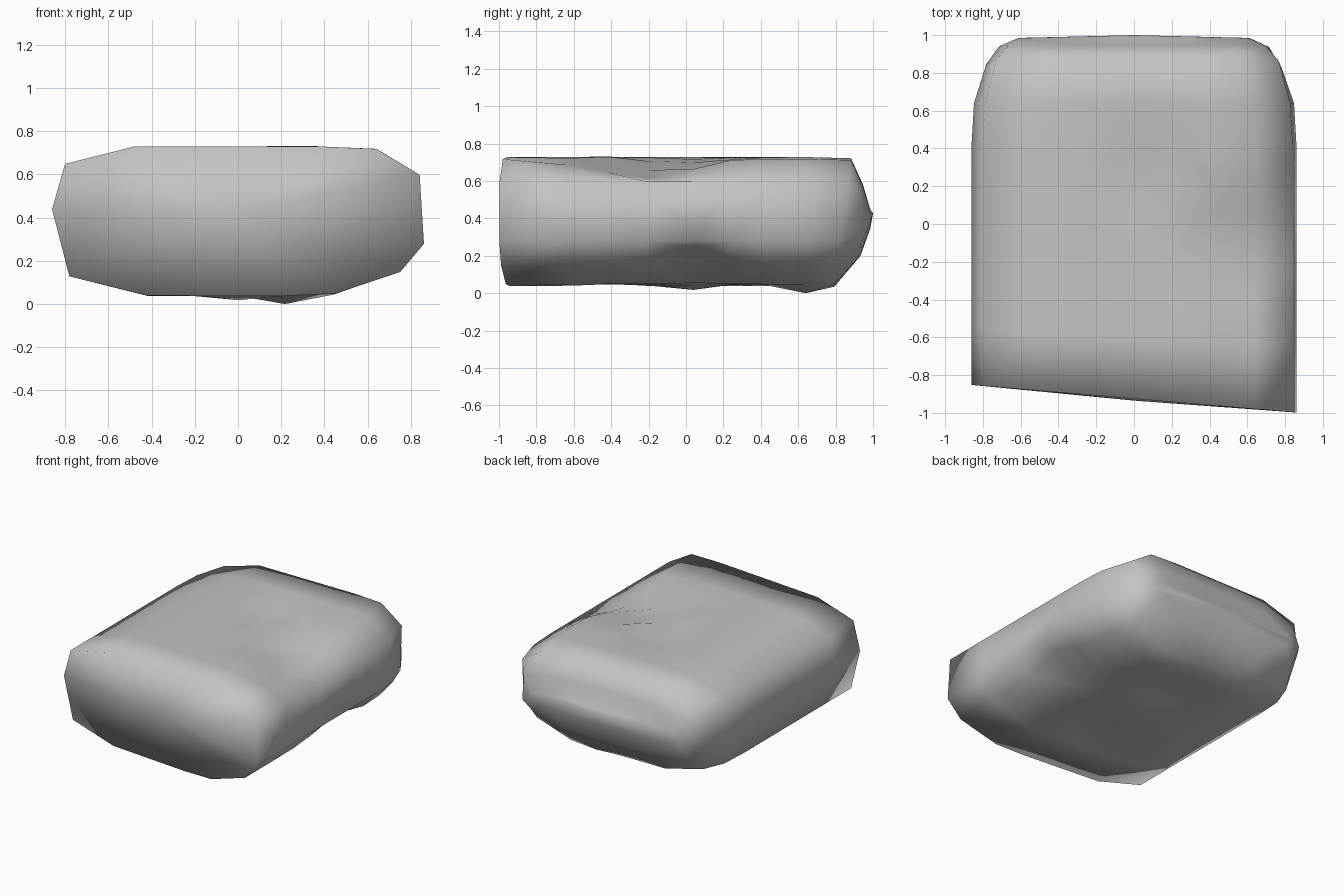
import bpy, bmesh
from math import exp

cube = bpy.data.objects.get("Cube")
if cube:
    bpy.data.objects.remove(cube, do_unlink=True)

stone = bpy.data.materials.new("stone grey")
stone.use_nodes = True
stone.diffuse_color = (0.55, 0.55, 0.55, 1)
stone.node_tree.nodes["Principled BSDF"].inputs["Base Color"].default_value = (0.55, 0.55, 0.55, 1)

# Cross-section of the slab (x, z)
section = [(-.86, .44), (-.80, .65), (-.48, .73), (-.2, .73), (.05, .73), (.22, .73), (.4, .73),
           (.64, .72), (.84, .6), (.86, .28), (.75, .15), (.45, .05), (.22, .04), (0, .04),
           (-.2, .04), (-.42, .04), (-.78, .13)]

# Stations along the length: y, width, height, lean of the ring with z
stations = [(-.925, 1, 1, 0), (-.6, 1, 1, 0), (-.4, 1, 1, 0), (-.2, 1, 1, 0), (.04, 1, 1, 0),
            (.24, 1, 1, 0), (.42, 1, 1, 0), (.64, .985, 1, 0), (.84, .91, .98, .13),
            (.94, .83, .55, .02), (.985, .71, .15, 0)]

# Worn hollows and lumps: x, y, rise, radius
top_wear = [(.45, -.08, -.09, .22), (.75, -.22, -.08, .25), (.7, -.5, -.04, .25),
            (.38, -.4, .025, .15), (.1, .27, -.05, .18)]
base_wear = [(.78, .05, .1, .2), (.22, .62, -.04, .15), (0, -.03, -.03, .13),
             (.02, .36, .05, .18), (.05, -.36, .04, .18), (-.4, -.55, .03, .18)]


def wear(x, y, spots):
    return sum(rise * exp(-((x - a) ** 2 + (y - b) ** 2) / r ** 2) for a, b, rise, r in spots)


bm = bmesh.new()
rings = []
for y, wide, tall, lean in stations:
    ring = []
    for x, z in section:
        # The front end is cut at a slant that fades towards the back
        slant = -.085 * x * max(0, min(1, -y / .925))
        px, py = x * wide, y + slant + lean * (z - .4)
        pz = .4 + (z - .4) * tall
        if pz > .62:
            pz += wear(px, py, top_wear)
        elif pz < .18:
            pz += wear(px, py, base_wear)
        ring.append(bm.verts.new((px, py, pz)))
    rings.append(ring)

# Skin between the rings
count = len(section)
for a, b in zip(rings, rings[1:]):
    for i in range(count):
        j = (i + 1) % count
        bm.faces.new((a[i], a[j], b[j], b[i]))

# Blunt ends
for ring, y in ((rings[0], -.935), (rings[-1], 1)):
    tip = bm.verts.new((0, y, .43))
    for i in range(count):
        bm.faces.new((ring[i], ring[(i + 1) % count], tip))

bmesh.ops.recalc_face_normals(bm, faces=bm.faces)
bmesh.ops.triangulate(bm, faces=bm.faces)
low = min(v.co.z for v in bm.verts)
for v in bm.verts:
    v.co.z -= low

mesh = bpy.data.meshes.new("stone_slab")
bm.to_mesh(mesh)
bm.free()
mesh.materials.append(stone)
for face in mesh.polygons:
    face.use_smooth = True
slab = bpy.data.objects.new("stone_slab", mesh)
bpy.context.collection.objects.link(slab)
